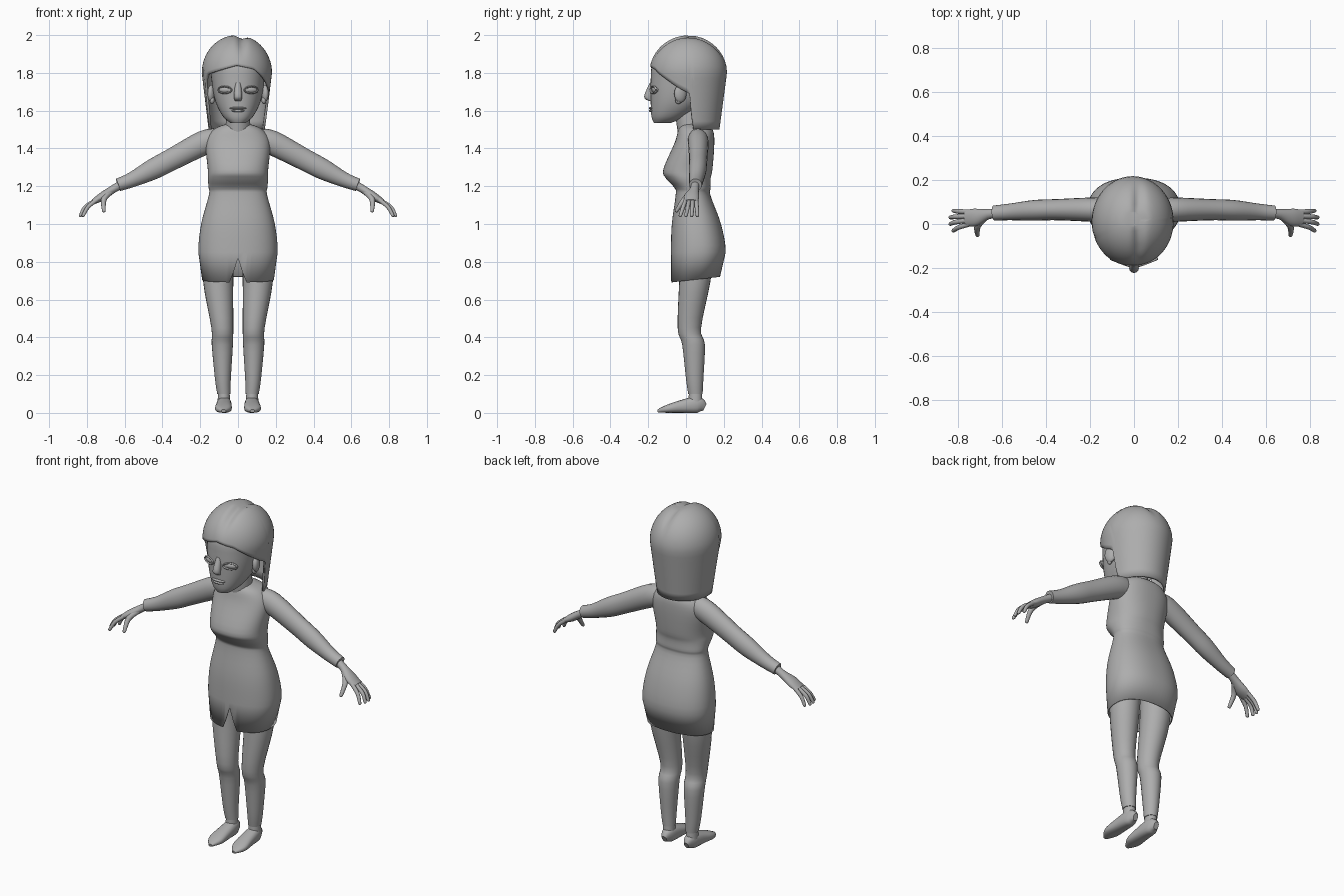
import bpy, bmesh, math
from mathutils import Vector

default_cube = bpy.data.objects.get("Cube")
if default_cube:
    bpy.data.objects.remove(default_cube)

grey = bpy.data.materials.new("plain_grey")
grey.use_nodes = True
grey_value = (.42, .42, .42, 1)
grey.diffuse_color = grey_value
grey.node_tree.nodes["Principled BSDF"].inputs["Base Color"].default_value = grey_value


def finish(name, bm):
    """Turn a bmesh into a smooth shaded grey object."""
    bmesh.ops.recalc_face_normals(bm, faces=bm.faces)
    mesh = bpy.data.meshes.new(name)
    bm.to_mesh(mesh)
    bm.free()
    obj = bpy.data.objects.new(name, mesh)
    bpy.context.collection.objects.link(obj)
    mesh.materials.append(grey)
    bpy.ops.object.select_all(action='DESELECT')
    obj.select_set(True)
    bpy.context.view_layer.objects.active = obj
    bpy.ops.object.shade_smooth_by_angle(angle=math.radians(50))
    return obj


def bridge(bm, rings):
    """Join neighbouring rings of vertices with quads."""
    count = len(rings[0])
    for lower, upper in zip(rings, rings[1:]):
        for i in range(count):
            j = (i + 1) % count
            bm.faces.new((lower[i], lower[j], upper[j], upper[i]))


def smooth(sections, steps=4):
    """Insert sections along a spline through the given ones."""
    keys = [Vector(section) for section in sections]
    result = [keys[0]]
    for i in range(len(keys) - 1):
        before, start = keys[max(i - 1, 0)], keys[i]
        end, after = keys[i + 1], keys[min(i + 2, len(keys) - 1)]
        leave, arrive = (end - before) / 2, (after - start) / 2
        for step in range(1, steps + 1):
            t = step / steps
            blend = t * t * (3 - 2 * t)
            result.append(start.lerp(end, blend)
                          + leave * (t * (1 - t) ** 2) - arrive * (t * t * (1 - t)))
    return result


def superpoint(angle, power):
    """Point on a unit superellipse."""
    pair = (math.cos(angle), math.sin(angle))
    return [math.copysign(abs(value) ** (2 / power), value) for value in pair]


def sweep(name, sections, side=(0, 1, 0), count=20, power=2, level=False,
          mirror=1, round_tip=False, hem=None):
    """Loft sections of x, y, z, half size along side, other half size."""
    samples = smooth(sections)
    if hem:
        del samples[1:4]
    if round_tip:
        last = samples[-1]
        ahead = (last.xyz - samples[-2].xyz).normalized()
        for reach, scale in ((.6, .8), (.9, .4)):
            tip = last.xyz + ahead * (last[3] * reach)
            samples.append(Vector((*tip, last[3] * scale, last[4] * scale)))
    bm = bmesh.new()
    rings = []
    for k, sample in enumerate(samples):
        ahead = samples[min(k + 1, len(samples) - 1)].xyz - samples[max(k - 1, 0)].xyz
        ahead = Vector((0, 0, 1)) if level else ahead.normalized()
        along = Vector(side)
        along = (along - ahead * along.dot(ahead)).normalized()
        across = ahead.cross(along)
        ring = []
        for i in range(count):
            c, s = superpoint(math.tau * i / count, power)
            point = sample.xyz + along * (sample[3] * c) + across * (sample[4] * s)
            if hem and k == 0:
                point.z = hem(point)
            ring.append(bm.verts.new((point.x * mirror, point.y, point.z)))
        rings.append(ring)
    bridge(bm, rings)
    if not hem:
        bm.faces.new(rings[0])
    bm.faces.new(rings[-1])
    return finish(name, bm)


def ellipsoid(name, centre, size, turn=0):
    bm = bmesh.new()
    bmesh.ops.create_uvsphere(bm, u_segments=20, v_segments=12, radius=1)
    obj = finish(name, bm)
    obj.location, obj.scale, obj.rotation_euler.z = centre, size, turn


def upright(rows):
    """Rows of height, half width, front and back become level sections."""
    return [(0, (front + back) / 2, z, (back - front) / 2, width)
            for z, width, front, back in rows]


def thicken(obj, thickness):
    shell = obj.modifiers.new("thickness", 'SOLIDIFY')
    shell.thickness, shell.offset = thickness, -1


def lookup(table, x):
    """Linear interpolation in a short list of pairs."""
    for (start, low), (end, high) in zip(table, table[1:]):
        if x <= end:
            return low + (high - low) * (x - start) / (end - start)
    return table[-1][1]


# Dress with an open hem and a slit at the front
def dress_hem(point):
    if point.y < 0 and abs(point.x) < .03:
        return .82 - .05 * (point.x / .02) ** 2
    return .7 + point.y / 9


dress = sweep("dress", upright([
    (.7, .19, -.08, .18), (.85, .21, -.08, .21), (1, .195, -.075, .185),
    (1.15, .155, -.055, .13), (1.19, .155, -.06, .13), (1.24, .16, -.105, .13),
    (1.29, .16, -.12, .14), (1.43, .17, -.06, .15), (1.5, .13, -.04, .14),
    (1.53, .06, -.02, .09)]), count=64, power=2.3, level=True, hem=dress_hem)
thicken(dress, .006)

# Neck and head
sweep("neck", [(0, .03, 1.46, .07, .07), (0, .01, 1.6, .07, .06)], level=True)
sweep("head", upright([
    (1.535, .04, -.17, -.08), (1.57, .08, -.183, 0), (1.65, .12, -.187, .1),
    (1.76, .14, -.187, .15), (1.86, .14, -.17, .15), (1.95, .06, -.06, .06)]),
    count=40, power=2.2, level=True)

# Face details
sweep("nose", [(0, -.175, 1.75, .015, .014), (0, -.2, 1.675, .022, .022),
               (0, -.185, 1.65, .01, .015)], level=True)
ellipsoid("upper_lip", (0, -.184, 1.613), (.044, .013, .007))
ellipsoid("lower_lip", (0, -.183, 1.6), (.034, .014, .008))
for name, sign in (("left", 1), ("right", -1)):
    ellipsoid(name + "_eye", (sign * .07, -.163, 1.71), (.034, .014, .016), sign * .35)
    rim = []
    for i in range(9):
        c, s = superpoint(math.tau * i / 8, 2)
        rim.append((.07 + .036 * c, -.172 + .014 * c, 1.71 + .018 * s, .006, .004))
    sweep(name + "_eyelid", rim, count=8, mirror=sign)
    ellipsoid(name + "_ear", (sign * .14, -.03, 1.69), (.02, .034, .047), sign * .35)
    ellipsoid(name + "_ear_lobe", (sign * .137, -.04, 1.655), (.013, .017, .02))

# Hair falls in columns from the crown to a hairline set by direction
hairlines = {
    True: [(0, 1.84), (30, 1.82), (75, 1.72), (92, 1.69), (98, 1.5)],
    False: [(0, 1.84), (58, 1.79), (70, 1.74), (75, 1.5)]}
bm = bmesh.new()
rings = []
levels = 18
for k in range(1, levels + 1):
    ring = []
    for degrees in range(-180, 180, 4):
        angle = math.radians(degrees)
        bottom = lookup(hairlines[degrees >= 0], abs(degrees))
        z = 2 - (2 - bottom) * (k / levels) ** 1.6
        if z > 1.8:
            spread = math.sqrt(1 - ((z - 1.8) / .2) ** 2)
        else:
            spread = 1 - (1.8 - z) * .65
        x = .186 * spread * math.sin(angle) - .006
        y = .012 - .205 * spread * math.cos(angle)
        # Parting along the crown
        parting = math.exp(-((x - .02) / .025) ** 2)
        z -= .018 * parting * max(0, min(1, (z - 1.85) * 9))
        ring.append(bm.verts.new((x, y, z)))
    rings.append(ring)
bridge(bm, rings)
bm.faces.new(rings[0])
thicken(finish("hair", bm), .012)

# Limbs, built once and mirrored
for name, sign in (("left", 1), ("right", -1)):
    sweep(name + "_sleeve", [
        (.1, .06, 1.445, .05, .06), (.18, .065, 1.43, .055, .065),
        (.35, .065, 1.342, .048, .058), (.45, .062, 1.29, .047, .055),
        (.56, .055, 1.235, .038, .04), (.635, .05, 1.207, .034, .034)], mirror=sign)
    sweep(name + "_hand", [
        (.6, .05, 1.22, .024, .023), (.66, .045, 1.185, .023, .021),
        (.72, .03, 1.145, .04, .022), (.765, .027, 1.118, .036, .014)], mirror=sign)
    for finger in range(4):
        spread = finger - 1.5
        root, tip = .027 - .018 * spread, .015 - .03 * spread
        reach = .84 - .007 * spread ** 2
        sweep(f"{name}_finger_{finger + 1}", [
            (.745, root, 1.13, .011, .012), (reach - .03, (root + tip) / 2, 1.09, .011, .011),
            (reach - .005, tip, 1.045, .009, .009)], mirror=sign, count=10, round_tip=True)
    sweep(name + "_thumb", [
        (.675, .03, 1.17, .014, .016), (.71, -.01, 1.13, .014, .015),
        (.71, -.05, 1.07, .009, .01)], mirror=sign, count=10, round_tip=True)
    sweep(name + "_leg", [
        (.075, .05, .1, .038, .035), (.08, .046, .18, .046, .042),
        (.083, .04, .36, .06, .056), (.083, .018, .45, .062, .058),
        (.105, .047, .7, .083, .08), (.1, .06, .9, .09, .08)],
        mirror=sign, level=True, count=24)
    sweep(name + "_ankle", [(.075, .05, .04, .038, .034), (.075, .05, .12, .034, .03)],
          mirror=sign, level=True)
    sweep(name + "_foot", [
        (.072, .1, .03, .015, .02), (.073, .06, .043, .035, .043),
        (.075, -.03, .033, .042, .033), (.078, -.1, .021, .042, .021),
        (.076, -.15, .01, .012, .008)],
        side=(1, 0, 0), mirror=sign, power=2.5)
